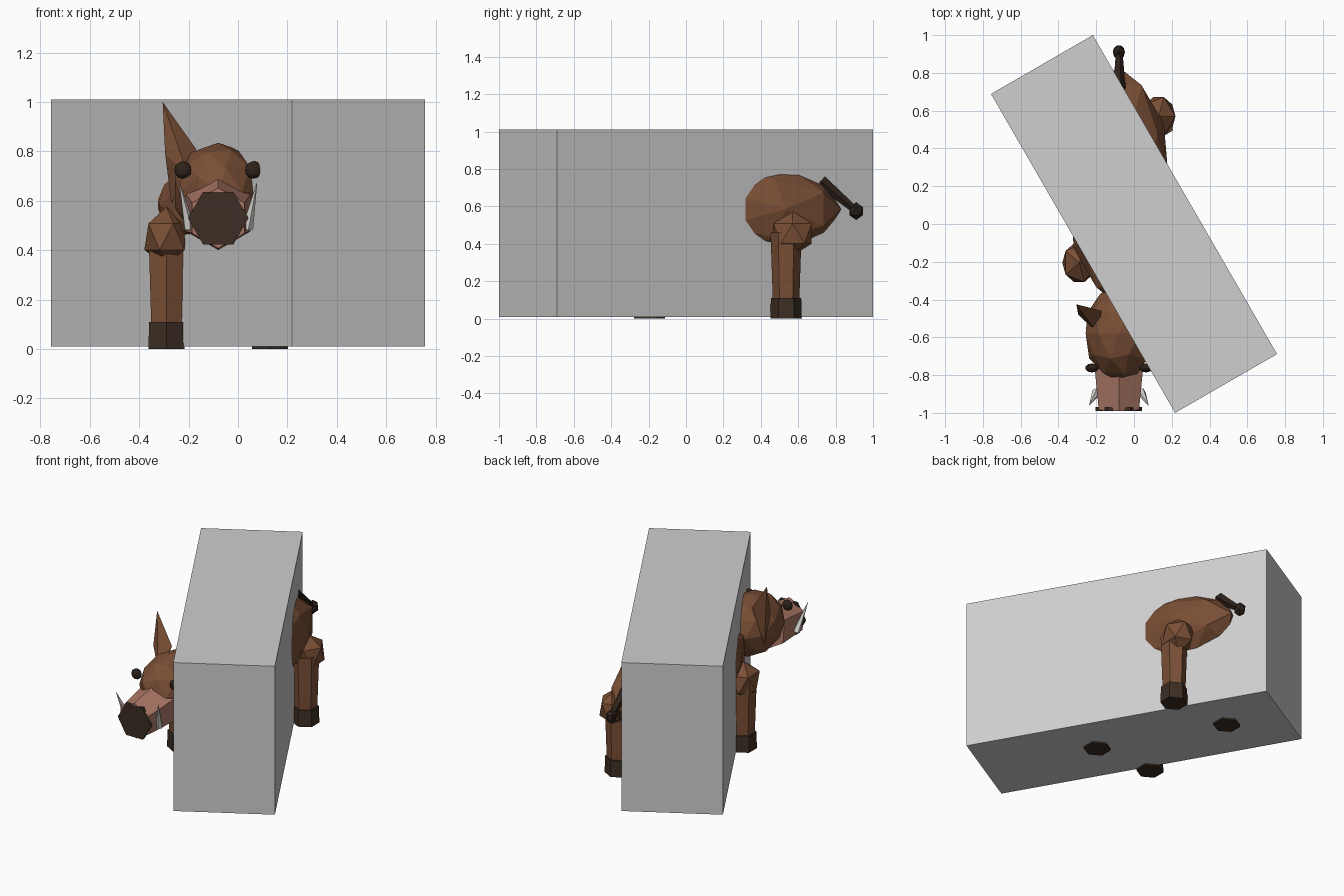
import bpy, bmesh, math
from mathutils import Vector, Matrix

if "Cube" in bpy.data.objects:
    bpy.data.objects.remove(bpy.data.objects["Cube"])

CX = -0.08  # the animal's own mirror plane


def mat(name, rgb):
    m = bpy.data.materials.new(name)
    m.diffuse_color = (*rgb, 1)
    m.use_nodes = True
    m.node_tree.nodes["Principled BSDF"].inputs["Base Color"].default_value = m.diffuse_color
    return m


BROWN = mat("brown_hide", (0.195, 0.078, 0.036))
PINK = mat("pink_snout", (0.42, 0.19, 0.135))
HOOF = mat("dark_hoof", (0.045, 0.027, 0.017))
DARK = mat("near_black_brown", (0.027, 0.016, 0.011))
IVORY = mat("ivory", (0.75, 0.74, 0.70))
GREY = mat("grey_block", (0.62, 0.62, 0.62))


def finish(name, bm, material):
    bmesh.ops.recalc_face_normals(bm, faces=bm.faces)
    me = bpy.data.meshes.new(name)
    bm.to_mesh(me)
    bm.free()
    me.materials.append(material)
    ob = bpy.data.objects.new(name, me)
    bpy.context.collection.objects.link(ob)
    return ob


def ball(name, center, radii, material, sub=1, pole_y=False):
    bm = bmesh.new()
    m = Matrix.Translation(center) @ Matrix.Diagonal((*radii, 1))
    if pole_y:
        m = m @ Matrix.Rotation(math.radians(90), 4, 'X')
    bmesh.ops.create_icosphere(bm, subdivisions=sub, radius=1, matrix=m)
    return finish(name, bm, material)


def taper(name, p0, p1, r0, r1, material, sides=6, phase=0):
    """Straight tapered prism between two points."""
    p0, p1 = Vector(p0), Vector(p1)
    d = (p1 - p0).normalized()
    u = d.cross(Vector((0, 0, 1)))
    u = u.normalized() if u.length > 1e-4 else Vector((1, 0, 0))
    v = u.cross(d)
    bm = bmesh.new()
    rings = []
    for p, r in ((p0, r0), (p1, r1)):
        rings.append([])
        for i in range(sides):
            a = math.radians(phase) + math.tau * i / sides
            rings[-1].append(bm.verts.new(p + r * (u * math.cos(a) + v * math.sin(a))))
    a, b = rings
    for i in range(sides):
        j = (i + 1) % sides
        bm.faces.new((a[i], a[j], b[j], b[i]))
    bm.faces.new(a)
    bm.faces.new(b)
    return finish(name, bm, material)


# Torso and head
ball("body", (CX, 0.2, 0.585), (0.28, 0.63, 0.29), BROWN, 2, True)
ball("head", (CX, -0.58, 0.635), (0.185, 0.25, 0.2), BROWN, 2, True)

# Snout with a dark nose plate
taper("snout", (CX, -0.74, 0.55), (CX, -0.98, 0.53), 0.15, 0.123, PINK, 6, 90)
taper("nose_plate", (CX, -0.97, 0.53), (CX, -0.99, 0.53), 0.123, 0.123, HOOF, 6, 0)

# Paired face parts
for s, side in ((-1, "left"), (1, "right")):
    ball(f"eye_{side}", (CX + s * 0.143, -0.762, 0.725), (0.036, 0.024, 0.036), DARK, 2)
    taper(f"tusk_{side}", (CX + s * 0.118, -0.89, 0.49), (CX + s * 0.157, -0.96, 0.675),
          0.024, 0.001, IVORY, 5)
    # Ear: four-sided spike
    bm = bmesh.new()
    for x, y, z in ((-0.225, -0.425, 1.0), (-0.09, -0.46, 0.81), (-0.215, -0.48, 0.79),
                    (-0.19, -0.45, 0.59), (-0.12, -0.57, 0.70)):
        bm.verts.new((CX - s * x, y, z))
    bmesh.ops.convex_hull(bm, input=bm.verts)
    finish(f"ear_{side}", bm, BROWN)

# Legs, joints and hooves
for s, side in ((-1, "left"), (1, "right")):
    for y, end, dy in ((-0.195, "front", -0.01), (0.535, "rear", 0.035)):
        x = CX + s * 0.21
        taper(f"{end}_leg_{side}", (x, y, 0.1), (x, y, 0.46), 0.071, 0.083, BROWN, 6, 90)
        taper(f"{end}_hoof_{side}", (x, y, 0), (x, y, 0.11), 0.084, 0.081, HOOF, 6, 90)
        ball(f"{end}_joint_{side}", (x, y + dy, 0.455), (0.1, 0.12, 0.12), BROWN)

# Tail and tuft
taper("tail", (CX, 0.72, 0.735), (CX, 0.9, 0.585), 0.036, 0.02, DARK, 5)
ball("tail_tuft", (CX, 0.91, 0.575), (0.036, 0.042, 0.048), DARK)

# Large block standing diagonally through the animal
bm = bmesh.new()
bmesh.ops.create_cube(bm, size=1, matrix=Matrix.Translation((0, 0, 0.51))
                      @ Matrix.Rotation(math.radians(-60), 4, 'Z')
                      @ Matrix.Diagonal((1.95, 0.623, 1.0, 1)))
finish("block", bm, GREY)
